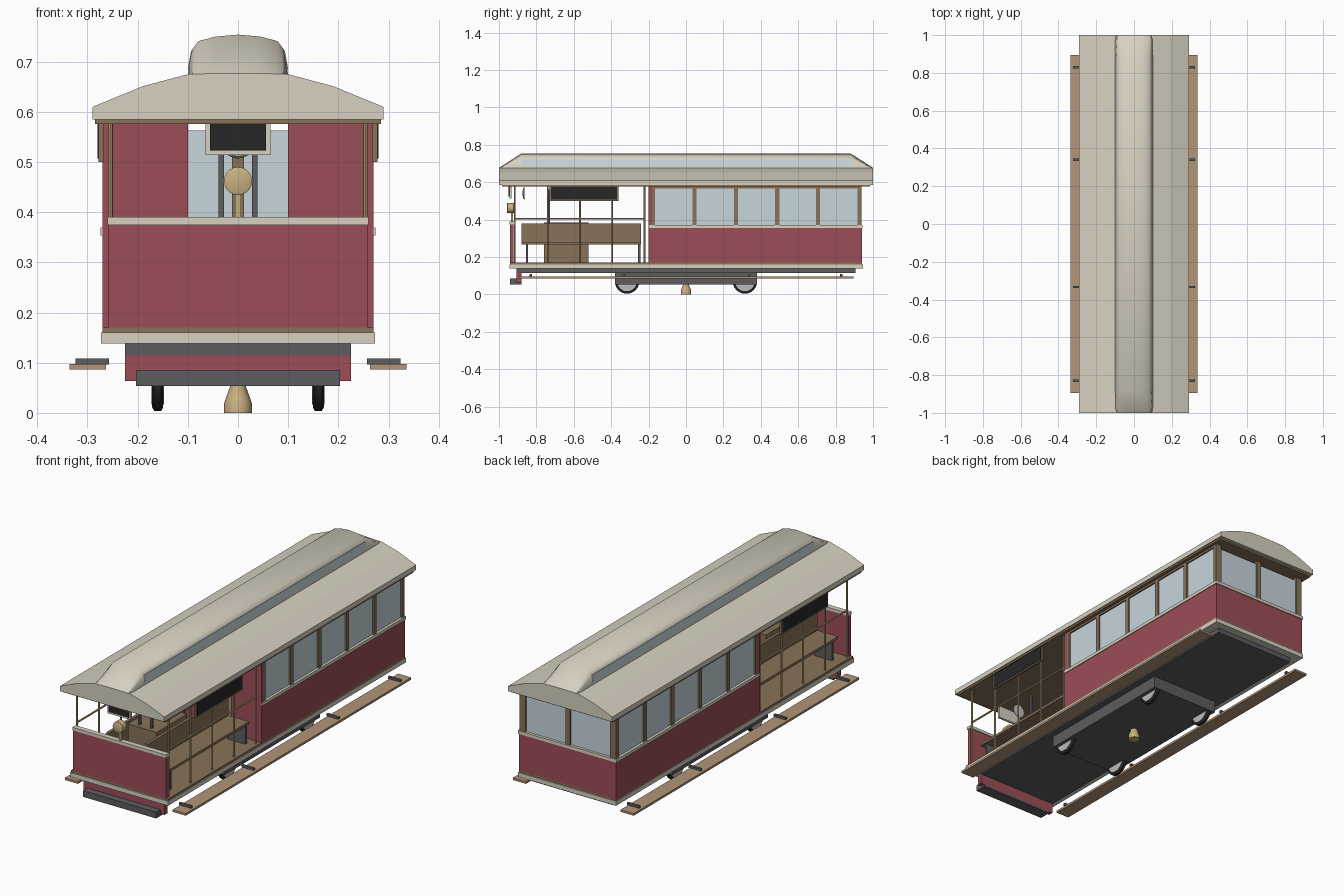
import bpy, bmesh, math
from mathutils import Matrix, Vector

if "Cube" in bpy.data.objects:
    bpy.data.objects.remove(bpy.data.objects["Cube"])


def mat(name, r, g, b):
    m = bpy.data.materials.new(name)
    m.diffuse_color = (r, g, b, 1)
    m.use_nodes = True
    m.node_tree.nodes["Principled BSDF"].inputs["Base Color"].default_value = m.diffuse_color
    return m


RED = mat("red_paint", 0.33, 0.075, 0.095)
CREAM = mat("cream_paint", 0.68, 0.64, 0.53)
WOOD = mat("wood", 0.25, 0.17, 0.10)
TAN = mat("light_wood", 0.45, 0.30, 0.19)
GLASS = mat("glass", 0.58, 0.67, 0.72)
BLACK = mat("black", 0.02, 0.02, 0.022)
STEEL = mat("dark_steel", 0.11, 0.11, 0.12)
METAL = mat("bright_metal", 0.5, 0.5, 0.5)
BRASS = mat("brass", 0.58, 0.44, 0.22)


def finish(name, bm, material, smooth=False):
    bmesh.ops.recalc_face_normals(bm, faces=bm.faces)
    me = bpy.data.meshes.new(name)
    bm.to_mesh(me)
    bm.free()
    me.materials.append(material)
    ob = bpy.data.objects.new(name, me)
    bpy.context.collection.objects.link(ob)
    if smooth:
        bpy.ops.object.select_all(action='DESELECT')
        ob.select_set(True)
        bpy.context.view_layer.objects.active = ob
        bpy.ops.object.shade_smooth_by_angle(angle=math.radians(35))
    return ob


def boxes(name, bounds, material, mirror=False):
    """Boxes given as (x0, x1, y0, y1, z0, z1), optionally mirrored in x."""
    bm = bmesh.new()
    if mirror:
        bounds = bounds + [(-b[1], -b[0], *b[2:]) for b in bounds]
    for x0, x1, y0, y1, z0, z1 in bounds:
        m = Matrix.Translation(((x0 + x1) / 2, (y0 + y1) / 2, (z0 + z1) / 2))
        bmesh.ops.create_cube(bm, size=1, matrix=m @ Matrix.Diagonal((x1 - x0, y1 - y0, z1 - z0, 1)))
    return finish(name, bm, material)


def rods(name, ends, radius, material, seg=8):
    bm = bmesh.new()
    for a, b in ends:
        a, b = Vector(a), Vector(b)
        rot = (b - a).to_track_quat('Z', 'Y').to_matrix().to_4x4()
        bmesh.ops.create_cone(bm, cap_ends=True, segments=seg, radius1=radius, radius2=radius,
                              depth=(b - a).length, matrix=Matrix.Translation((a + b) / 2) @ rot)
    return finish(name, bm, material, True)


def loft(name, rings, material, smooth=False):
    """Skin a row of equal-sized closed rings and cap both ends."""
    bm = bmesh.new()
    vs = [[bm.verts.new(p) for p in ring] for ring in rings]
    n = len(vs[0])
    for a, b in zip(vs, vs[1:]):
        for i in range(n):
            bm.faces.new((a[i], a[(i + 1) % n], b[(i + 1) % n], b[i]))
    bm.faces.new(vs[0])
    bm.faces.new(vs[-1])
    return finish(name, bm, material, smooth)


def lathe(name, profile, seg, place, material):
    return loft(name, [[place @ Vector((r * math.cos(2 * math.pi * i / seg), r * math.sin(2 * math.pi * i / seg), z))
                        for i in range(seg)] for r, z in profile], material, True)


def both(half):
    """Complete a right-hand profile with its left-hand mirror image."""
    return half + [(-x, z) for x, z in reversed(half) if x > 0]


# Roof, ceiling and raised clerestory with sloping ends
roof = both([(0.29, 0.585), (0.29, 0.61), (0.19, 0.651), (0.10, 0.675)])
loft("roof", [[(x, y, z) for x, z in roof] for y in (-1, 1)], CREAM)
boxes("ceiling", [(-0.285, 0.285, -0.985, 0.985, 0.576, 0.586)], WOOD)
cler = both([(0.10, 0.670), (0.098, 0.69), (0.091, 0.725), (0.079, 0.741), (0.045, 0.750), (0, 0.754)])
loft("clerestory", [[(x, y, 0.67 + (z - 0.67) * s) for x, z in cler]
                    for y, s in ((-1, 0.08), (-0.88, 1), (0.88, 1), (1, 0.08))], CREAM, True)
for s, side in ((1, "right"), (-1, "left")):
    strip = [(0.095, 0.686), (0.1, 0.686), (0.0935, 0.722), (0.088, 0.722)]
    loft(side + "_clerestory_glass", [[(s * x, y, z) for x, z in strip] for y in (-0.88, 0.88)], GLASS)

# Underframe and floor
boxes("chassis", [(-0.225, 0.225, -0.905, 0.905, 0.114, 0.139)], STEEL)
boxes("floor_sill", [(-0.273, 0.273, -0.945, 0.945, 0.138, 0.160)], CREAM)
boxes("floor_boards", [(-0.27, 0.27, -0.94, 0.94, 0.159, 0.170)], WOOD)
boxes("truck_frame", [(-0.19, 0.19, -0.38, 0.38, 0.054, 0.115)], STEEL)
boxes("front_valance", [(-0.225, 0.225, -0.905, -0.88, 0.064, 0.115)], RED)
boxes("front_bumper", [(-0.203, 0.203, -0.94, -0.88, 0.054, 0.085)], STEEL)

# Wheels with bright discs
for y, end in ((-0.315, "front"), (0.315, "rear")):
    for s, side in ((1, "right"), (-1, "left")):
        place = Matrix.Translation((s * 0.16, y, 0.069)) @ Matrix.Rotation(math.pi / 2, 4, 'Y')
        lathe(f"{end}_{side}_wheel", [(0.058, -0.011), (0.065, -0.007), (0.065, 0.007), (0.058, 0.011)],
              24, place, BLACK)
        lathe(f"{end}_{side}_wheel_disc", [(0.052, -0.0125), (0.052, 0.0125)], 24, place, METAL)

# Cable grip under the truck
lathe("cable_grip", [(0.028, 0), (0.028, 0.018), (0.024, 0.03), (0.016, 0.052), (0.016, 0.06)],
      12, Matrix.Identity(4), BRASS)

# Running boards and brackets
boxes("running_boards", [(0.263, 0.336, -0.895, 0.895, 0.086, 0.097)], TAN, True)
boxes("running_board_brackets", [(0.257, 0.324, y - 0.006, y + 0.006, 0.096, 0.108)
                                 for y in (-0.83, -0.333, 0.34, 0.83)], STEEL, True)

# Closed cabin: lower panels, bulkhead, belt rail
boxes("cabin_side_panels", [(0.253, 0.27, -0.2, 0.94, 0.165, 0.356)], RED, True)
boxes("cabin_rear_panel", [(-0.27, 0.27, 0.923, 0.94, 0.165, 0.356)], RED)
boxes("cabin_bulkhead", [(0.10, 0.27, -0.2, -0.182, 0.165, 0.58)], RED, True)
boxes("cabin_side_rails", [(0.25, 0.274, -0.198, 0.944, 0.354, 0.370)], CREAM, True)
boxes("cabin_rear_rail", [(-0.272, 0.272, 0.92, 0.944, 0.354, 0.370)], CREAM)

# Cabin windows
posts_y = [-0.178, 0.045, 0.267, 0.488, 0.705, 0.927]
boxes("cabin_side_posts", [(0.247, 0.269, y - 0.011, y + 0.011, 0.368, 0.58) for y in posts_y], WOOD, True)
boxes("cabin_side_headers", [(0.247, 0.268, -0.18, 0.938, 0.566, 0.58)], WOOD, True)
boxes("cabin_side_glass", [(0.256, 0.261, a + 0.011, b - 0.011, 0.368, 0.567)
                           for a, b in zip(posts_y, posts_y[1:])], GLASS, True)
boxes("cabin_rear_posts", [(-0.012, 0.012, 0.917, 0.939, 0.368, 0.58), (0.235, 0.268, 0.917, 0.939, 0.368, 0.58),
                           (-0.268, -0.235, 0.917, 0.939, 0.368, 0.58)], WOOD)
boxes("cabin_rear_glass", [(0.012, 0.236, 0.926, 0.931, 0.368, 0.563)], GLASS, True)

# Open front platform: dash panel and handrails
boxes("front_dash", [(-0.258, 0.258, -0.94, -0.922, 0.168, 0.376)], RED)
boxes("front_dash_rail", [(-0.26, 0.26, -0.944, -0.918, 0.375, 0.390)], CREAM)
ends = []
for s in (-1, 1):
    ends += [((s * 0.254, y, 0.165), (s * 0.254, y, 0.58)) for y in (-0.915, -0.74, -0.567, -0.395, -0.222)]
    ends.append(((s * 0.254, -0.915, 0.405), (s * 0.254, -0.222, 0.405)))
rods("platform_poles", ends, 0.0045, BRASS)

# Outward-facing benches and grip console
boxes("bench_seats", [(0.10, 0.23, -0.88, -0.24, 0.268, 0.281)], WOOD, True)
boxes("bench_backs", [(0.10, 0.115, -0.88, -0.24, 0.28, 0.380)], WOOD, True)
boxes("bench_supports", [(0.12, 0.22, y - 0.006, y + 0.006, 0.168, 0.27) for y in (-0.85, -0.25)], STEEL, True)
boxes("grip_console", [(-0.08, 0.08, -0.76, -0.52, 0.168, 0.385)], WOOD)
boxes("grip_levers", [(0.028, 0.039, -0.74, -0.728, 0.38, 0.56)], STEEL, True)

# Headlight, gong and blank sign boards
turn = Matrix.Rotation(math.pi / 2, 4, 'X')
lathe("headlight", [(0.02, -0.022), (0.028, -0.012), (0.028, 0.02), (0.024, 0.022)],
      20, Matrix.Translation((0, -0.935, 0.462)) @ turn, BRASS)
boxes("headlight_bracket", [(-0.006, 0.006, -0.936, -0.924, 0.388, 0.44)], BRASS)
lathe("gong", [(0.034, -0.004), (0.030, 0.002), (0.015, 0.005)],
      20, Matrix.Translation((0, -0.868, 0.541)) @ turn, METAL)
boxes("front_sign_frame", [(-0.065, 0.065, -0.945, -0.933, 0.514, 0.578)], CREAM)
boxes("front_sign", [(-0.056, 0.056, -0.948, -0.94, 0.523, 0.577)], BLACK)
boxes("side_sign_frames", [(0.268, 0.278, -0.73, -0.36, 0.5, 0.582)], WOOD, True)
boxes("side_signs", [(0.27, 0.280, -0.722, -0.368, 0.507, 0.577)], BLACK, True)
